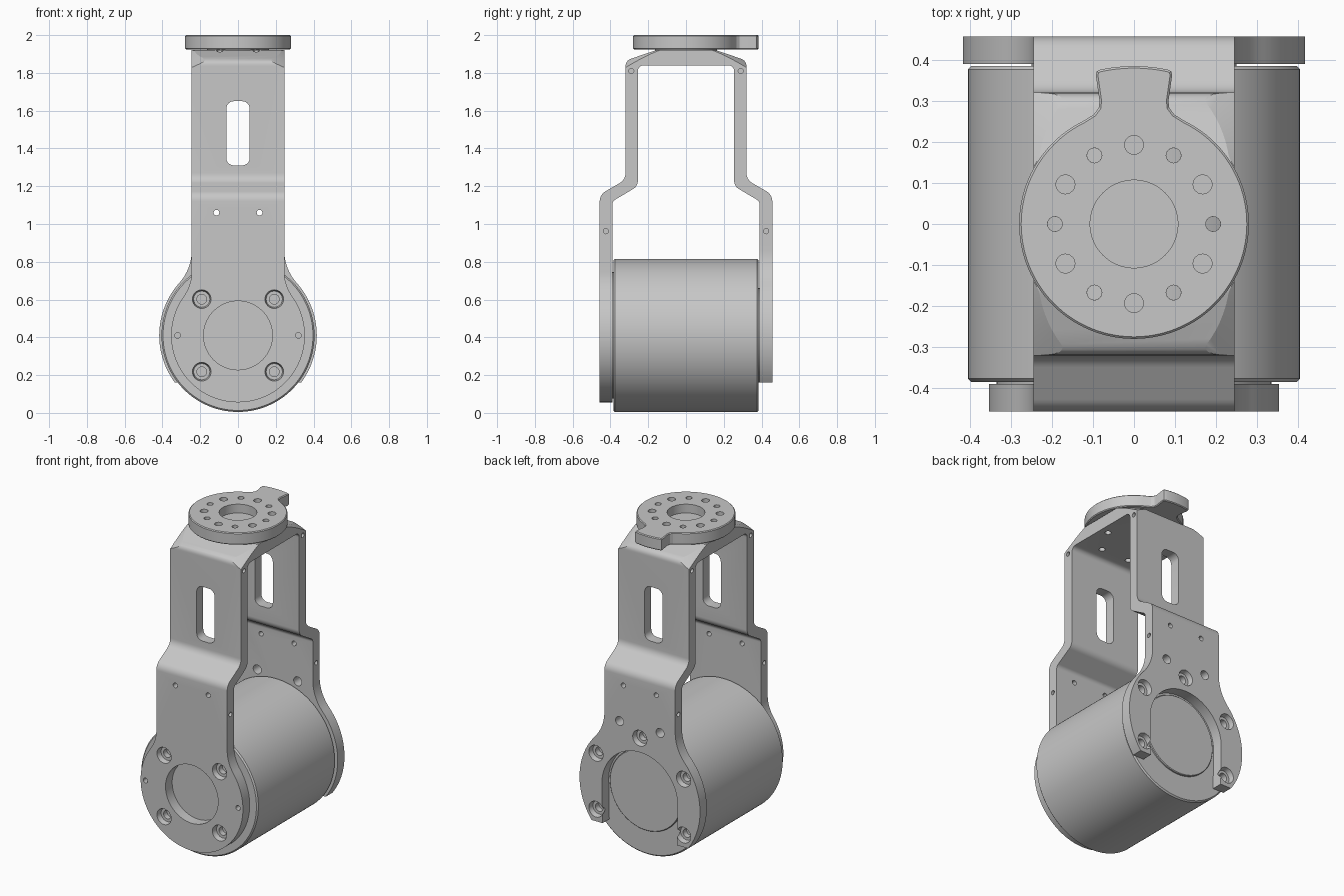
import bpy, bmesh, math
from mathutils import Vector, Matrix

old = bpy.data.objects.get("Cube")
if old:
    bpy.data.objects.remove(old)

metal = bpy.data.materials.new("grey metal")
metal.use_nodes = True
GREY = (0.57, 0.57, 0.57, 1)
metal.diffuse_color = GREY
metal.node_tree.nodes["Principled BSDF"].inputs["Base Color"].default_value = GREY

AXIS = 0.41          # height of the motor axis
HALF = 0.245         # half width of the strap


def arc(cx, cy, r, a0, a1, n=24):
    return [(cx + r * math.cos(math.radians(a0 + (a1 - a0) * i / n)),
             cy + r * math.sin(math.radians(a0 + (a1 - a0) * i / n))) for i in range(n + 1)]


def rounded(corners, n=6):
    """Closed outline of (u, v, radius) corners with each corner rounded."""
    out = []
    for i, (u, v, r) in enumerate(corners):
        p = Vector((u, v))
        if r == 0:
            out.append((u, v))
            continue
        a = (Vector(corners[i - 1][:2]) - p).normalized()
        b = (Vector(corners[(i + 1) % len(corners)][:2]) - p).normalized()
        half = math.acos(a.dot(b)) / 2
        c = p + (a + b).normalized() * (r / math.sin(half))
        start = p + a * (r / math.tan(half)) - c
        end = p + b * (r / math.tan(half)) - c
        turn = math.atan2(start.x * end.y - start.y * end.x, start.dot(end))
        first = math.degrees(math.atan2(start.y, start.x))
        out += arc(c.x, c.y, r, first, first + math.degrees(turn), n)
    return out


def mirrored(half):
    return half + [(-u, v) for u, v in reversed(half) if abs(u) > 1e-5]


def add(name, bm):
    bmesh.ops.recalc_face_normals(bm, faces=bm.faces)
    mesh = bpy.data.meshes.new(name)
    bm.to_mesh(mesh)
    bm.free()
    mesh.materials.append(metal)
    ob = bpy.data.objects.new(name, mesh)
    bpy.context.collection.objects.link(ob)
    return ob


def prism(name, outline, axis, lo, hi):
    """Extrude a 2D outline along x (u,v = y,z), y (u,v = x,z) or z (u,v = x,y)."""
    place = {"x": lambda u, v, w: (w, u, v), "y": lambda u, v, w: (u, w, v),
             "z": lambda u, v, w: (u, v, w)}[axis]
    bm = bmesh.new()
    rings = [[bm.verts.new(place(u, v, w)) for u, v in outline] for w in (lo, hi)]
    for ring in rings:
        bm.faces.new(ring)
    for i in range(len(outline)):
        bm.faces.new((rings[0][i - 1], rings[0][i], rings[1][i], rings[1][i - 1]))
    return add(name, bm)


def rod(name, axis, u, v, r, lo, hi, n=24, r2=None):
    """Cylinder or cone along an axis; r is at lo and r2 at hi."""
    bm = bmesh.new()
    bmesh.ops.create_cone(bm, cap_ends=True, segments=n, radius1=r,
                          radius2=r if r2 is None else r2, depth=hi - lo)
    mid = (lo + hi) / 2
    if axis == "x":
        m = Matrix.Translation((mid, u, v)) @ Matrix.Rotation(math.pi / 2, 4, "Y")
    elif axis == "y":
        m = Matrix.Translation((u, mid, v)) @ Matrix.Rotation(-math.pi / 2, 4, "X")
    else:
        m = Matrix.Translation((u, v, mid))
    bmesh.ops.transform(bm, matrix=m, verts=bm.verts)
    return add(name, bm)


def apply(ob, mod):
    bpy.context.view_layer.objects.active = ob
    bpy.ops.object.modifier_apply(modifier=mod.name)


def combine(ob, tool, op="DIFFERENCE"):
    mod = ob.modifiers.new("cut", "BOOLEAN")
    mod.operation, mod.solver, mod.object = op, "EXACT", tool
    apply(ob, mod)
    bpy.data.objects.remove(tool)


def bevelled(ob, width):
    mod = ob.modifiers.new("edge", "BEVEL")
    mod.width, mod.segments, mod.limit_method = width, 1, "ANGLE"
    mod.angle_limit = math.radians(60)
    apply(ob, mod)
    return ob


def finish(ob):
    bpy.ops.object.select_all(action="DESELECT")
    ob.select_set(True)
    bpy.context.view_layer.objects.active = ob
    bpy.ops.object.shade_smooth_by_angle(angle=math.radians(20))


def leg_side(radius, fillet, end):
    """Right edge of a leg that flares into a round end, from the top down."""
    h = math.sqrt((radius + fillet) ** 2 - (HALF + fillet) ** 2)
    a = math.degrees(math.atan2(h, HALF + fillet))
    return ([(HALF, 2.1)] + arc(HALF + fillet, AXIS + h, fillet, 180, 180 + a, 10)
            + arc(0, AXIS, radius, a, end, 40)[1:])


# Outlines of the two legs: a full disc in front, an open fork behind
front_outline = mirrored(leg_side(0.354, 0.23, -90))
drop = math.degrees(math.asin(-0.25 / 0.417))
back_outline = mirrored(leg_side(0.417, 0.26, drop) + [(0.258, 0.16)] + arc(0, AXIS, 0.262, 0, 90))

# Bent strap section, shared by both halves
strap = [(0, 1.92, 0), (0.16, 1.92, 0.08), (0.32, 1.865, 0.04), (0.32, 1.235, 0.06),
         (0.457, 1.155, 0.06), (0.457, -0.05, 0), (0.39, -0.05, 0), (0.39, 1.12, 0.03),
         (0.255, 1.2, 0.05), (0.255, 1.84, 0.03), (0, 1.84, 0)]


def leg_hole(ob, side, x, z, r, near=0.35, far=0.5, flare=None):
    """Round hole through a leg, widening outwards when flared."""
    if side > 0:
        combine(ob, rod("cutter", "y", x, z, r, near, far, r2=flare))
    else:
        combine(ob, rod("cutter", "y", x, z, flare or r, -far, -near, r2=r))


def bracket(name, side, outline, screws, holes):
    ob = prism(name, [(side * u, v) for u, v in rounded(strap)], "x", -0.5, 0.5)
    combine(ob, prism("cutter", outline, "y", -1, 1), "INTERSECT")
    # Conical taper of the top corners
    combine(ob, rod("cutter", "z", 0, 0, 2.97, -0.1, 1.925, 96, 0.275), "INTERSECT")
    slot = rounded([(sx * 0.062, 1.48 + sz * 0.17, 0.04) for sx, sz in ((-1, -1), (1, -1), (1, 1), (-1, 1))])
    combine(ob, prism("cutter", slot, "y", -0.6, 0.6))
    for x, z in screws:
        leg_hole(ob, side, x, z, 0.026)
        leg_hole(ob, side, x, z, 0.043, 0.425, 0.47, 0.052)
    for x, z, r in holes:
        leg_hole(ob, side, x, z, r)
    # Blind holes in the strap edges
    for s in (-1, 1):
        for y, z in ((0.29, 1.81), (0.424, 0.962)):
            lo, hi = sorted((s * 0.2, s * 0.3))
            combine(ob, rod("cutter", "x", side * y, z, 0.014, lo, hi, 12))
    # Flange bolts through the top
    for k in range(6):
        a = math.radians(60 * k)
        if math.sin(a) * side > -0.1:
            combine(ob, rod("cutter", "z", 0.193 * math.cos(a), 0.193 * math.sin(a), 0.018, 1.7, 2.1, 16))
    return ob


# Front half of the bracket with its round hub plate
front = bracket("bracket_front", -1, front_outline,
                [(sx * 0.192, AXIS + sz * 0.192) for sx in (-1, 1) for sz in (-1, 1)],
                [(s * x, z, 0.015) for s in (-1, 1) for x, z in ((0.114, 1.06), (0.32, AXIS))])
combine(front, rod("cutter", "y", 0, AXIS, 0.182, -0.6, -0.3, 64))
finish(front)

# Back half of the bracket with its forked end
ring = [(0.35 * math.cos(math.radians(a)), AXIS + 0.35 * math.sin(math.radians(a))) for a in (-30, 30, 90, 150, 210)]
back = bracket("bracket_back", 1, back_outline, ring,
               [(s * x, z, r) for s in (-1, 1) for x, z, r in ((0.114, 1.06, 0.015), (0.14, 0.83, 0.028))])
finish(back)

# Motor drum and the thin seats that carry the bracket
finish(bevelled(rod("motor_body", "y", 0, AXIS, 0.405, -0.385, 0.385, 128), 0.008))
finish(rod("front_seat", "y", 0, AXIS, 0.335, -0.391, -0.38, 96))
finish(bevelled(rod("back_cap", "y", 0, AXIS, 0.25, 0.38, 0.398, 96), 0.004))

# Round mounting flange with a flared tab
flange_side = (arc(0, 0, 0.28, -90, 64, 48) + [(0.098, 0.267), (0.086, 0.283), (0.084, 0.3),
               (0.093, 0.362), (0.091, 0.372)] + arc(0, 0, 0.385, 77.5, 90, 6))
flange = bevelled(prism("top_flange", mirrored(flange_side), "z", 1.925, 2.0), 0.005)
combine(flange, rod("cutter", "z", 0, 0, 0.107, 1.945, 2.1, 64))
for k in range(12):
    a = math.radians(30 * k)
    big = k % 2 == 1
    combine(flange, rod("cutter", "z", 0.193 * math.cos(a), 0.193 * math.sin(a),
                        0.023 if big else 0.018, 1.95 if big else 1.8, 2.1))
finish(flange)
finish(rod("flange_seat", "z", 0, 0, 0.165, 1.91, 1.93, 64))
